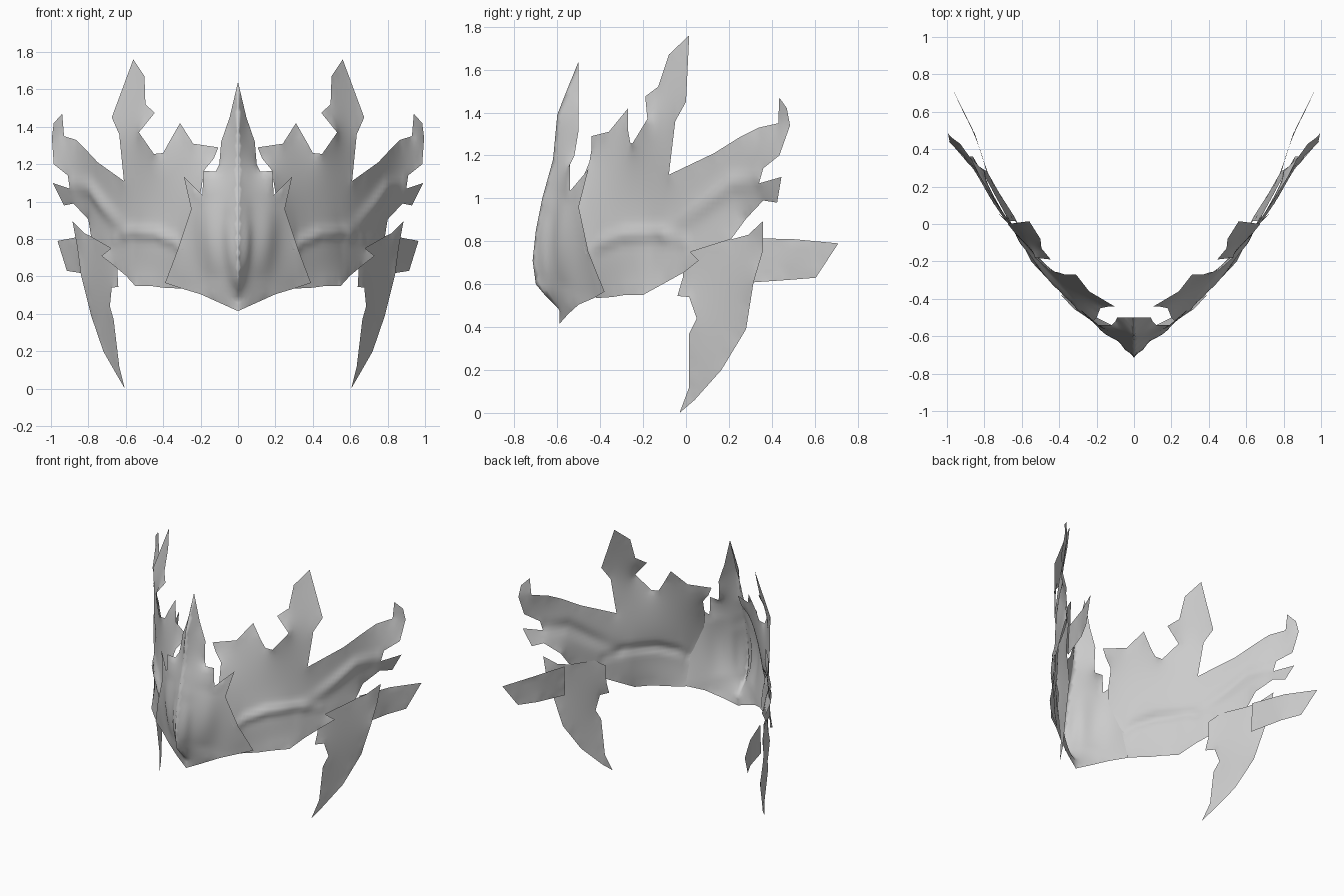
import bpy
import math
from mathutils import Vector
from mathutils.geometry import delaunay_2d_cdt, intersect_point_line

if "Cube" in bpy.data.objects:
    bpy.data.objects.remove(bpy.data.objects["Cube"])

STEP = 0.026
grey = bpy.data.materials.new("pale_grey")
grey.diffuse_color = (0.6, 0.6, 0.6, 1)
grey.use_nodes = True
grey.node_tree.nodes["Principled BSDF"].inputs["Base Color"].default_value = grey.diffuse_color


def to_uzw(p):
    # u runs along the swept-back side, w is the outward depth
    x, y, z = p
    return Vector((x + y, z, x - y))


def ridge_height(p, ridges):
    total = 0.0
    for path, height, width in ridges:
        best, along = 9.0, 0.0
        for i in range(len(path) - 1):
            a, b = Vector(path[i]), Vector(path[i + 1])
            q, t = intersect_point_line(p, a, b)
            t = min(max(t, 0), 1)
            d = (a.lerp(b, t) - p).length
            if d < best:
                best, along = d, (i + t) / (len(path) - 1)
        fade = math.sin(math.pi * min(max(along, 0.1), 0.9))
        total += height * fade * math.exp(-(best / width) ** 2)
    return total


def sheet(name, outline, ridges=()):
    """Fill an outline of 3D points with a smoothly curved sheet, mirrored in x."""
    corners = [to_uzw(p) for p in outline]
    rim = []
    for a, b in zip(corners, corners[1:] + corners[:1]):
        n = max(1, math.ceil((b - a).length / (STEP * 1.2)))
        rim += [a.lerp(b, i / n) for i in range(n)]

    # interior grid points, kept clear of the rim
    pts = [Vector(p[:2]) for p in rim]
    count = len(pts)
    u0, u1 = min(p.x for p in pts), max(p.x for p in pts)
    z0, z1 = min(p.y for p in pts), max(p.y for p in pts)
    rim2 = list(pts)
    du, dz = STEP * 1.15, STEP
    for j in range(int((z1 - z0) / dz) + 1):
        for i in range(int((u1 - u0) / du) + 1):
            p = Vector((u0 + (i + 0.5 * (j % 2)) * du, z0 + j * dz))
            if min((p - r).length_squared for r in rim2) > (0.6 * STEP) ** 2:
                pts.append(p)
    verts, _, faces, *_ = delaunay_2d_cdt(
        pts, [], [list(range(count))], 1, 1e-5)

    # first depth guess from the rim, which itself stays fixed
    near = {}
    for f in faces:
        for i in f:
            near.setdefault(i, set()).update(k for k in f if k != i)
    depth, fixed = {}, set()
    for i in near:
        p = verts[i]
        total = weight = 0.0
        for s in rim:
            d2 = (s.x - p.x) ** 2 + (s.y - p.y) ** 2
            if d2 < 1e-7:
                total, weight = s.z, 1.0
                fixed.add(i)
                break
            k = d2 ** -1.5
            total += k * s.z
            weight += k
        depth[i] = total / weight

    # relax the interior into a taut surface, then raise the ridges
    for _ in range(150):
        for i, ring in near.items():
            if i not in fixed:
                depth[i] = sum(depth[k] for k in ring) / len(ring)
    out, index = [], {}
    for i in near:
        p, w = verts[i], depth[i]
        if i not in fixed:
            w += ridge_height(p, ridges)
        index[i] = len(out)
        out.append((max(0, (p.x + w) / 2), (p.x - w) / 2, p.y))

    me = bpy.data.meshes.new(name)
    me.from_pydata(out, [], [[index[i] for i in f] for f in faces])
    me.materials.append(grey)
    me.polygons.foreach_set("use_smooth", [True] * len(me.polygons))
    me.update()
    ob = bpy.data.objects.new(name, me)
    bpy.context.collection.objects.link(ob)
    mirror = ob.modifiers.new("mirror", 'MIRROR')
    mirror.merge_threshold = 0.002
    return ob


# Front plate: nose, centre horn and two small barbs
sheet("front_plate", [
    (0, -.59, .415), (0, -.59, .48), (0, -.65, .54), (0, -.70, .60),
    (0, -.715, .71), (0, -.70, .85), (0, -.67, 1.0), (0, -.62, 1.18),
    (0, -.60, 1.39), (0, -.565, 1.48), (0, -.5, 1.64),
    (.045, -.5, 1.45), (.09, -.5, 1.32), (.10, -.52, 1.2), (.12, -.54, 1.16),
    (.185, -.54, 1.165), (.19, -.54, 1.035), (.29, -.455, 1.135),
    (.25, -.5, .96), (.32, -.455, .75), (.39, -.38, .565),
    (.30, -.43, .535), (.2, -.50, .505), (.1, -.55, .46)],
    ridges=[([(-.46, .55), (-.43, .80), (-.40, 1.05)], .035, .11),
            ([(-.63, .58), (-.62, .77), (-.60, .96)], .02, .05)])

# Side wing: crest spikes, tall side horn and swept-back prongs
sheet("side_wing", [
    (.30, -.42, .535), (.40, -.345, .54), (.47, -.285, .55), (.55, -.20, .55),
    (.60, -.10, .605),
    (.66, -.01, .655), (.73, .06, .71), (.68, .02, .75), (.785, .21, .81),
    (.80, .28, .905), (.88, .36, .99), (.93, .425, .98), (.99, .445, 1.10),
    (.90, .34, 1.07), (.91, .36, 1.14), (.985, .435, 1.2), (.995, .485, 1.34),
    (.985, .47, 1.42), (.94, .435, 1.47), (.93, .43, 1.35), (.865, .34, 1.33),
    (.82, .25, 1.285), (.75, .13, 1.21), (.61, -.08, 1.11), (.635, -.05, 1.36),
    (.675, 0, 1.45), (.56, .015, 1.76), (.50, -.08, 1.67), (.495, -.13, 1.52),
    (.445, -.19, 1.475), (.53, -.18, 1.37), (.45, -.25, 1.255),
    (.40, -.26, 1.26), (.37, -.27, 1.315), (.31, -.27, 1.42),
    (.24, -.36, 1.31), (.105, -.44, 1.29), (.13, -.44, 1.23),
    (.18, -.45, 1.17), (.20, -.50, 1.05), (.22, -.52, .95), (.29, -.47, .75)],
    ridges=[
        ([(-.15, .76), (.05, .76), (.25, .78), (.45, .80)], .02, .14),
        ([(-.19, .72), (-.06, .79), (.14, .83), (.45, .84), (.66, .80)], .03, .03),
        ([(.50, .84), (.80, .97), (1.0, 1.07), (1.28, 1.10)], .03, .045)])

# Hanging cheek fang with an upper barb
sheet("cheek_fang", [
    (.605, -.03, .0), (.64, .04, .06), (.72, .165, .2), (.785, .28, .39),
    (.84, .315, .61), (.86, .36, .76), (.885, .36, .895), (.82, .29, .83),
    (.775, .215, .81), (.69, .055, .80), (.645, -.01, .75), (.645, -.015, .63),
    (.64, -.04, .545), (.675, .015, .54), (.685, .05, .44),
    (.665, .015, .37), (.635, .015, .12)])

# Rear feather plate
sheet("rear_feather", [
    (.78, .26, .605), (.85, .48, .62), (.915, .605, .63), (.965, .71, .79),
    (.86, .50, .81), (.78, .27, .815)])
